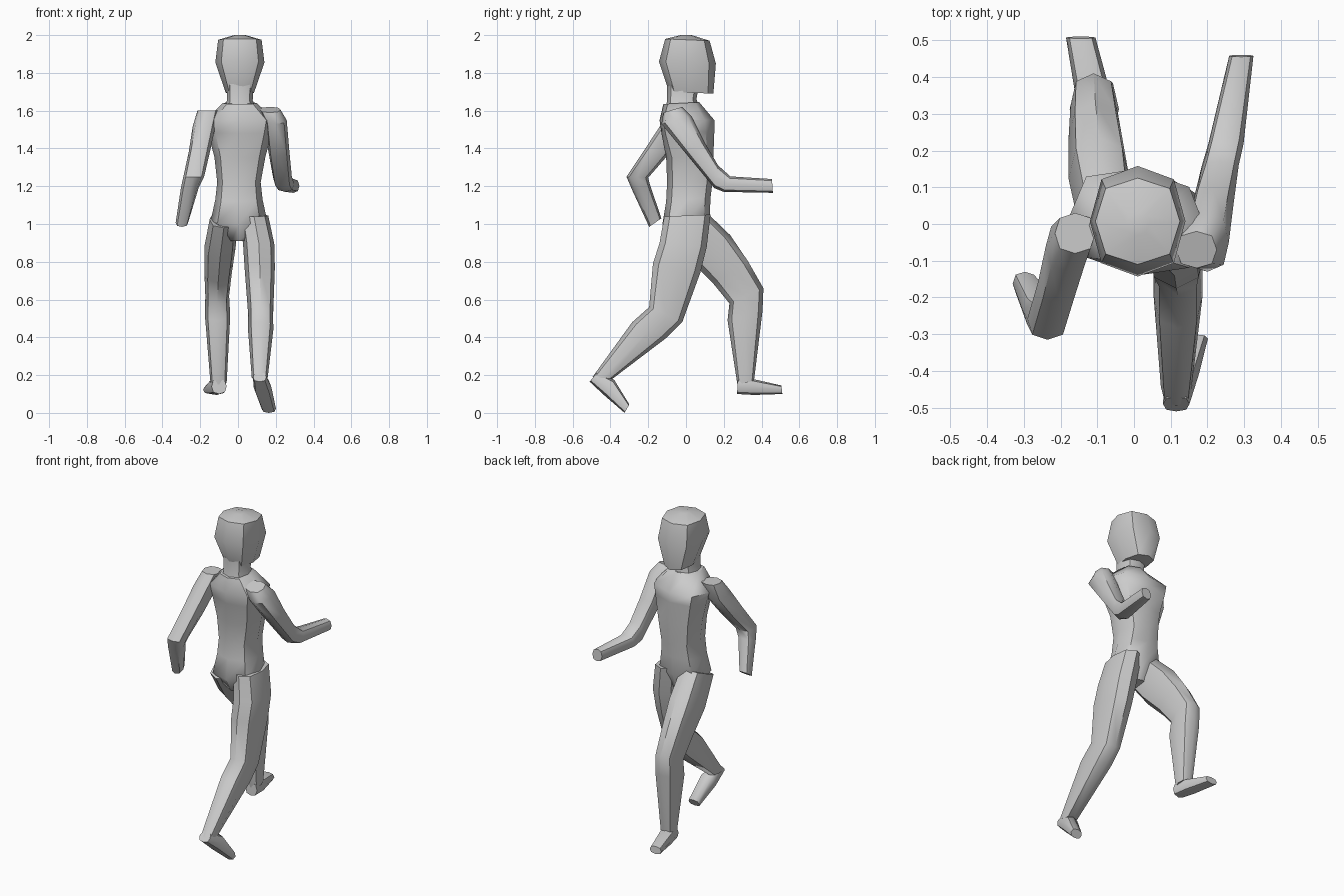
import bpy, bmesh, math


def power(v, e=0.8):
    return math.copysign(abs(v) ** e, v)


def loft(name, rings, sides=8):
    """Ring: centre x, half width, (y, z) of back edge, (y, z) of front edge, optional twist."""
    bm = bmesh.new()
    loops = []
    for x, rx, y0, z0, y1, z1, *twist in rings:
        k = twist[0] if twist else 0
        loop = []
        for i in range(sides):
            a = 2 * math.pi * i / sides
            dx, t = rx * power(math.cos(a)), (1 + power(math.sin(a))) / 2
            loop.append(bm.verts.new((x + dx, y0 + (y1 - y0) * t + k * dx, z0 + (z1 - z0) * t)))
        loops.append(loop)
    for a, b in zip(loops, loops[1:]):
        for i in range(sides):
            j = (i + 1) % sides
            bm.faces.new((a[i], a[j], b[j], b[i]))
    bm.faces.new(loops[0][::-1])
    bm.faces.new(loops[-1])
    bmesh.ops.recalc_face_normals(bm, faces=bm.faces)
    mesh = bpy.data.meshes.new(name)
    bm.to_mesh(mesh)
    bm.free()
    ob = bpy.data.objects.new(name, mesh)
    bpy.context.collection.objects.link(ob)
    bpy.ops.object.select_all(action='DESELECT')
    ob.select_set(True)
    bpy.context.view_layer.objects.active = ob
    bpy.ops.object.shade_smooth_by_angle(angle=math.radians(50))
    return ob


# Head and neck
loft("head", [
    (0.01, 0.075, -0.09, 1.70, 0.145, 1.69),
    (0.01, 0.13, -0.143, 1.86, 0.158, 1.85),
    (0.01, 0.115, -0.11, 1.98, 0.125, 1.97),
    (0.01, 0.03, -0.03, 2.0, 0.03, 2.0)])
loft("neck", [
    (0.01, 0.10, -0.12, 1.57, 0.08, 1.60),
    (0.01, 0.068, -0.10, 1.65, 0.055, 1.66),
    (0.01, 0.07, -0.10, 1.74, 0.07, 1.74)])

# Torso
loft("torso", [
    (0.005, 0.05, -0.07, 0.91, 0.08, 0.91),
    (0.005, 0.15, -0.125, 1.0, 0.125, 1.03),
    (0.005, 0.125, -0.105, 1.12, 0.13, 1.14),
    (0.005, 0.115, -0.10, 1.22, 0.14, 1.22),
    (0.01, 0.135, -0.105, 1.35, 0.145, 1.36),
    (0.01, 0.17, -0.13, 1.48, 0.15, 1.49, -0.1),
    (0.01, 0.185, -0.14, 1.55, 0.15, 1.55, -0.1),
    (0.01, 0.09, -0.12, 1.635, 0.07, 1.645)])

# Arms: one swings back, the other reaches forward
loft("left_arm", [
    (-0.16, 0.055, -0.08, 1.60, 0.03, 1.60),
    (-0.18, 0.06, -0.13, 1.53, 0.01, 1.50),
    (-0.205, 0.056, -0.215, 1.40, -0.10, 1.36),
    (-0.235, 0.055, -0.315, 1.25, -0.20, 1.245),
    (-0.255, 0.047, -0.285, 1.18, -0.19, 1.205),
    (-0.297, 0.033, -0.195, 0.985, -0.13, 1.03)])
loft("right_arm", [
    (0.17, 0.055, -0.12, 1.59, -0.02, 1.62),
    (0.20, 0.058, -0.13, 1.53, 0.03, 1.57),
    (0.215, 0.056, 0.01, 1.36, 0.10, 1.43),
    (0.235, 0.05, 0.15, 1.19, 0.17, 1.31),
    (0.25, 0.048, 0.20, 1.17, 0.235, 1.252),
    (0.292, 0.033, 0.46, 1.165, 0.455, 1.238)])

# Legs: left one steps forward, right one pushes off
loft("left_leg", [
    (-0.075, 0.075, -0.11, 0.98, 0.10, 1.07),
    (-0.095, 0.083, 0.01, 0.82, 0.235, 0.94),
    (-0.105, 0.073, 0.14, 0.69, 0.33, 0.80),
    (-0.11, 0.063, 0.23, 0.58, 0.41, 0.66),
    (-0.108, 0.067, 0.22, 0.49, 0.405, 0.54),
    (-0.103, 0.043, 0.272, 0.15, 0.36, 0.17)])
loft("right_leg", [
    (0.085, 0.075, -0.115, 1.04, 0.13, 1.05),
    (0.11, 0.083, -0.14, 0.90, 0.11, 0.88),
    (0.115, 0.08, -0.175, 0.79, 0.075, 0.74),
    (0.12, 0.066, -0.195, 0.56, -0.02, 0.48),
    (0.12, 0.067, -0.285, 0.48, -0.10, 0.40),
    (0.115, 0.042, -0.495, 0.19, -0.39, 0.18)])

# Feet, heel to toe
loft("left_foot", [
    (-0.10, 0.04, 0.27, 0.10, 0.275, 0.18),
    (-0.113, 0.048, 0.36, 0.095, 0.36, 0.178),
    (-0.145, 0.04, 0.51, 0.10, 0.505, 0.145)])
loft("right_foot", [
    (0.115, 0.036, -0.51, 0.165, -0.47, 0.215),
    (0.13, 0.047, -0.435, 0.095, -0.38, 0.175),
    (0.163, 0.038, -0.325, 0.0, -0.30, 0.045)])
